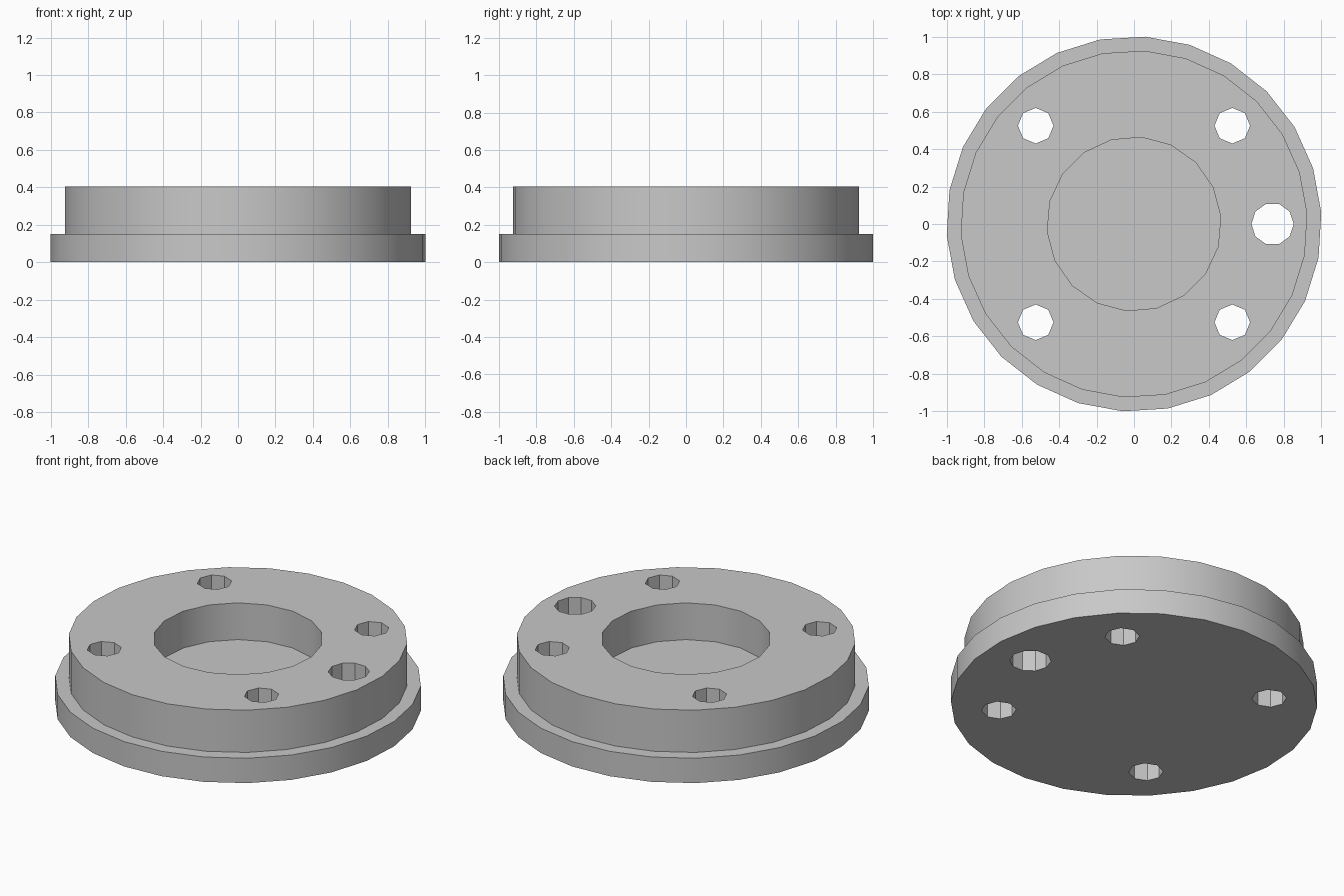
import bpy, bmesh
from math import sin, cos, pi, radians

cube = bpy.data.objects.get("Cube")
if cube:
    bpy.data.objects.remove(cube, do_unlink=True)

grey = bpy.data.materials.new("plain grey")
grey.use_nodes = True
colour = (0.58, 0.58, 0.58, 1)
grey.diffuse_color = colour
grey.node_tree.nodes["Principled BSDF"].inputs["Base Color"].default_value = colour


def turned(name, profile, sides, turn=0.0, centre=(0, 0)):
    """Capped solid lofted through (radius, height) rings."""
    bm = bmesh.new()
    rings = []
    for r, z in profile:
        angles = [turn + 2 * pi * i / sides for i in range(sides)]
        rings.append([bm.verts.new((centre[0] + r * cos(a), centre[1] + r * sin(a), z))
                      for a in angles])
    for low, high in zip(rings, rings[1:]):
        for i in range(sides):
            j = (i + 1) % sides
            bm.faces.new((low[i], low[j], high[j], high[i]))
    bm.faces.new(rings[0][::-1])
    bm.faces.new(rings[-1])
    mesh = bpy.data.meshes.new(name)
    bm.to_mesh(mesh)
    bm.free()
    mesh.materials.append(grey)
    obj = bpy.data.objects.new(name, mesh)
    bpy.context.collection.objects.link(obj)
    return obj


# Flange with the narrower raised hub on top
body = turned("flanged_disc", [(1.002, 0), (1.002, 0.15), (0.927, 0.15), (0.927, 0.405)],
              26, pi / 26 / 2)

# Blind centre bore, four bolt holes and one larger locating hole
cutters = [turned("bore_cutter", [(0.465, 0.183), (0.465, 0.6)], 18, radians(5))]
through = (-0.2, 0.6)
for sx in (-1, 1):
    for sy in (-1, 1):
        cutters.append(turned("bolt_hole_cutter", [(0.095, z) for z in through], 8,
                              centre=(sx * 0.525, sy * 0.525)))
cutters.append(turned("locating_hole_cutter", [(0.113, z) for z in through], 10,
                      centre=(0.74, 0)))

bpy.ops.object.select_all(action='DESELECT')
body.select_set(True)
bpy.context.view_layer.objects.active = body
for cutter in cutters:
    cutter.hide_render = True
    cut = body.modifiers.new("cut", 'BOOLEAN')
    cut.operation = 'DIFFERENCE'
    cut.solver = 'EXACT'
    cut.object = cutter
    bpy.ops.object.modifier_apply(modifier=cut.name)
    bpy.data.objects.remove(cutter, do_unlink=True)

# Round walls smooth, rims and small hole facets crisp
bpy.ops.object.shade_smooth_by_angle(angle=radians(30))
